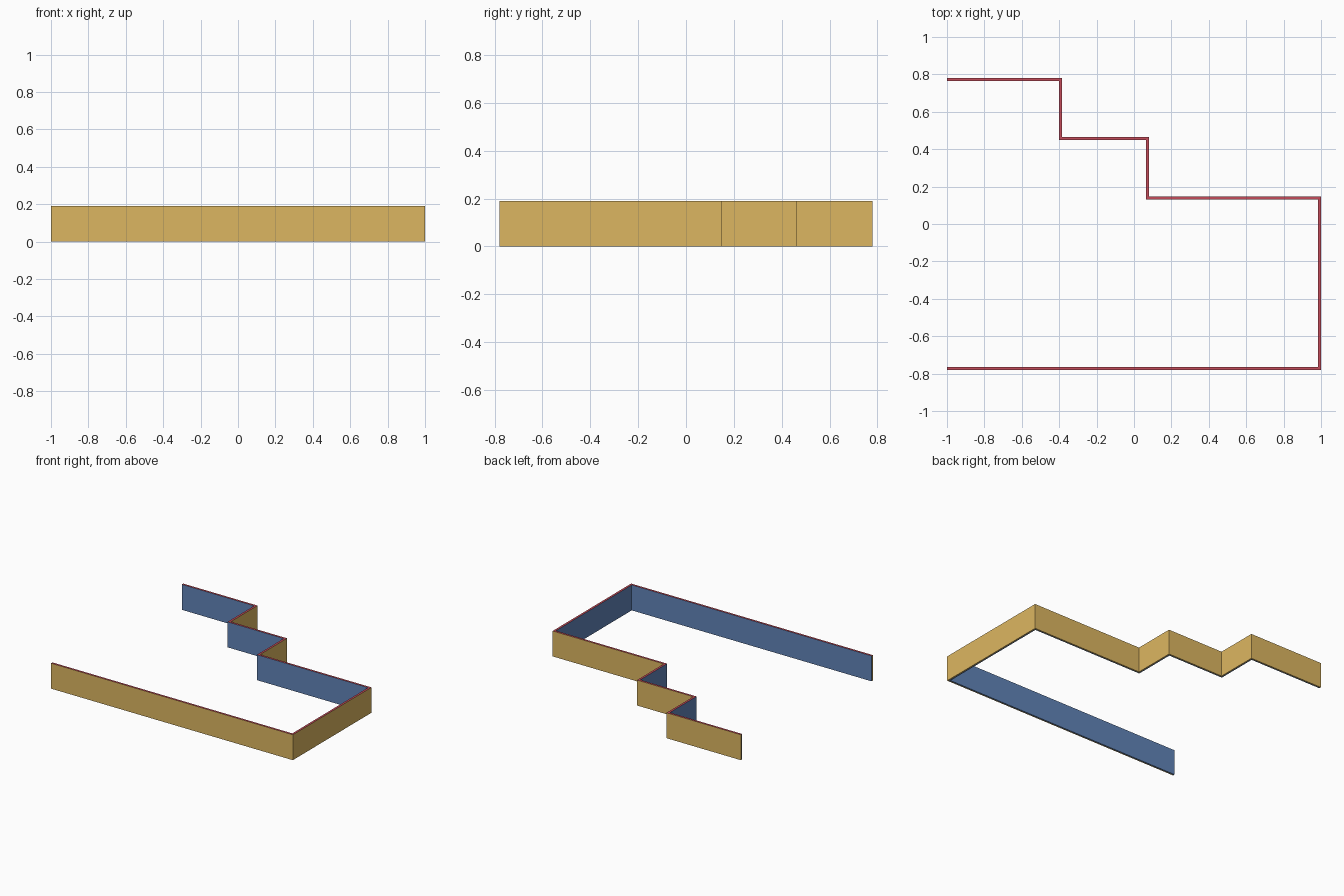
import bpy, bmesh
from mathutils import Vector

if "Cube" in bpy.data.objects:
    bpy.data.objects.remove(bpy.data.objects["Cube"])

HEIGHT, THICK = 0.19, 0.016
# outer outline of the stepped wall, open on the left side
PATH = [(-1, -0.78), (1, -0.78), (1, 0.148), (0.08, 0.148),
        (0.08, 0.465), (-0.385, 0.465), (-0.385, 0.78), (-1, 0.78)]


def material(name, rgb):
    m = bpy.data.materials.new(name)
    m.diffuse_color = (*rgb, 1)
    m.use_nodes = True
    m.node_tree.nodes["Principled BSDF"].inputs["Base Color"].default_value = m.diffuse_color
    return m


def offset(path, d):
    """Mitred offset of a right-angled path to its left side."""
    pts = [Vector(p) for p in path]
    normals = [Vector((-(b - a).y, (b - a).x)).normalized() for a, b in zip(pts, pts[1:])]
    out = [pts[0] + normals[0] * d]
    out += [p + (m + n) * d for p, m, n in zip(pts[1:-1], normals, normals[1:])]
    return out + [pts[-1] + normals[-1] * d]


def wall(name, d0, d1, side_mat, top_mat):
    bm = bmesh.new()
    rails = [[bm.verts.new((p.x, p.y, z)) for p in offset(PATH, d)]
             for d, z in ((d0, 0), (d1, 0), (d1, HEIGHT), (d0, HEIGHT))]
    for k in range(4):
        a, b = rails[k], rails[(k + 1) % 4]
        for i in range(len(PATH) - 1):
            f = bm.faces.new((a[i], a[i + 1], b[i + 1], b[i]))
            f.material_index = int(k == 2)
    for i in (0, -1):
        bm.faces.new([r[i] for r in rails])
    bmesh.ops.recalc_face_normals(bm, faces=bm.faces)
    me = bpy.data.meshes.new(name)
    bm.to_mesh(me)
    bm.free()
    me.materials.append(side_mat)
    me.materials.append(top_mat)
    bpy.context.collection.objects.link(bpy.data.objects.new(name, me))


yellow = material("outer_yellow", (0.72, 0.47, 0.12))
blue = material("inner_blue", (0.12, 0.23, 0.48))
red = material("top_red", (0.55, 0.07, 0.1))

# outer and inner skins of the wall, both capped in red
wall("outer_wall", 0, THICK / 2, yellow, red)
wall("inner_wall", THICK / 2, THICK, blue, red)
